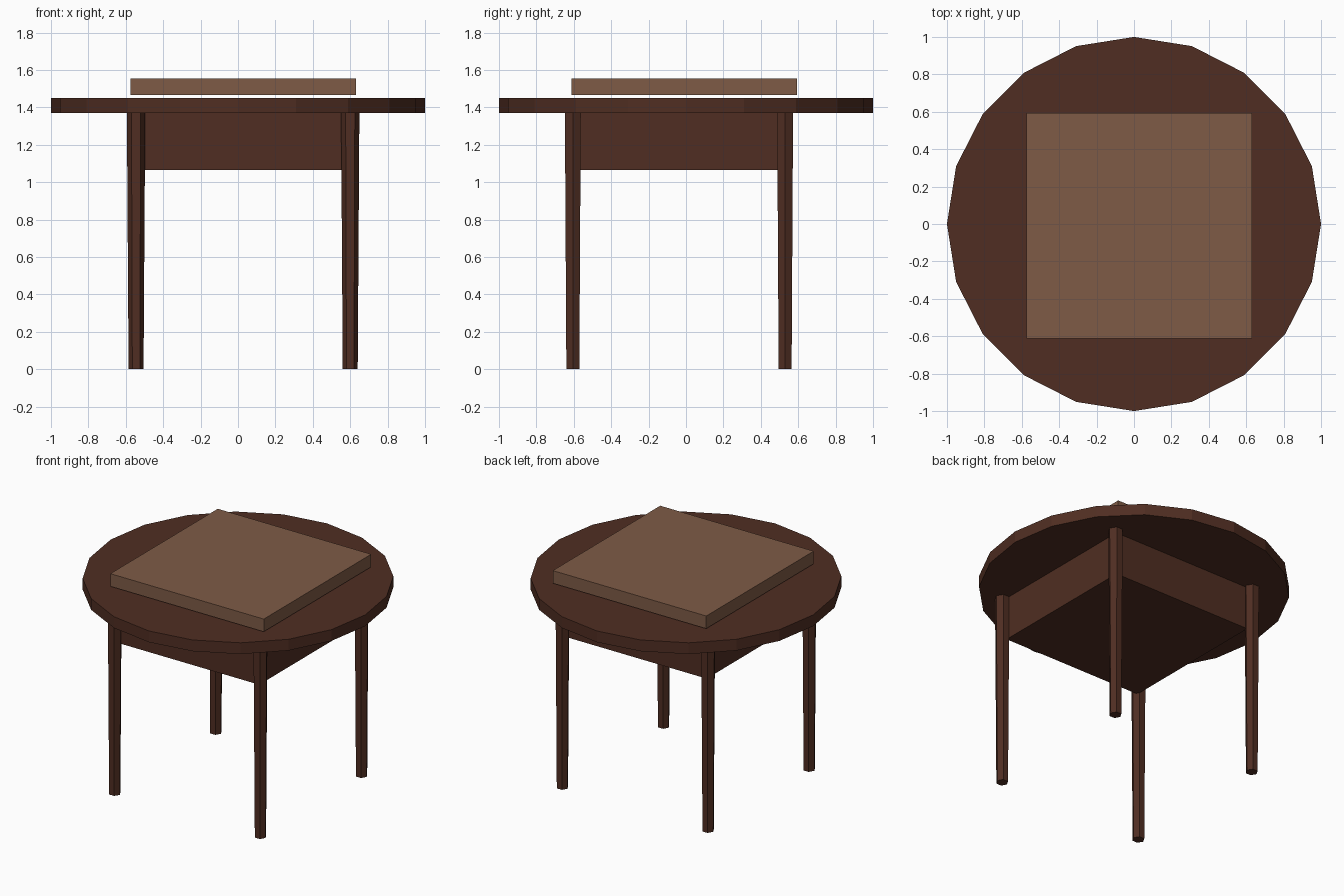
import bpy
import math

if "Cube" in bpy.data.objects:
    bpy.data.objects.remove(bpy.data.objects["Cube"])


def material(name, color):
    mat = bpy.data.materials.new(name)
    mat.diffuse_color = (*color, 1.0)
    mat.use_nodes = True
    mat.node_tree.nodes["Principled BSDF"].inputs["Base Color"].default_value = mat.diffuse_color
    return mat


dark_wood = material("dark wood", (0.08, 0.027, 0.016))
light_wood = material("light wood", (0.21, 0.104, 0.061))


def finish(name, mat):
    obj = bpy.context.object
    obj.name = name
    obj.data.materials.append(mat)
    return obj


def box(name, mat, x, y, half, z0, z1):
    bpy.ops.mesh.primitive_cube_add(size=1, location=(x, y, (z0 + z1) / 2))
    obj = finish(name, mat)
    obj.scale = (2 * half, 2 * half, z1 - z0)
    return obj


def prism(name, mat, sides, r_bottom, r_top, x, y, z0, z1, turn=0.0):
    bpy.ops.mesh.primitive_cone_add(
        vertices=sides, radius1=r_bottom, radius2=r_top, depth=z1 - z0,
        location=(x, y, (z0 + z1) / 2), rotation=(0, 0, turn))
    return finish(name, mat)


# Round top with twenty flat sides
prism("table_top", dark_wood, 20, 1.0, 1.0, 0, 0, 1.37, 1.45)

# Square board hovering just above the top
box("board", light_wood, 0.028, -0.009, 0.603, 1.465, 1.555)

# Closed square apron between the legs
box("apron", dark_wood, 0.028, -0.037, 0.55, 1.065, 1.37)

# Tapered hexagonal legs, corners pointing along x
for y_name, y in (("front", -0.605), ("back", 0.53)):
    for x_name, x in (("left", -0.545), ("right", 0.6)):
        prism(f"{y_name}_{x_name}_leg", dark_wood, 6, 0.040, 0.049,
              x, y, 0.0, 1.37, math.pi / 2)
